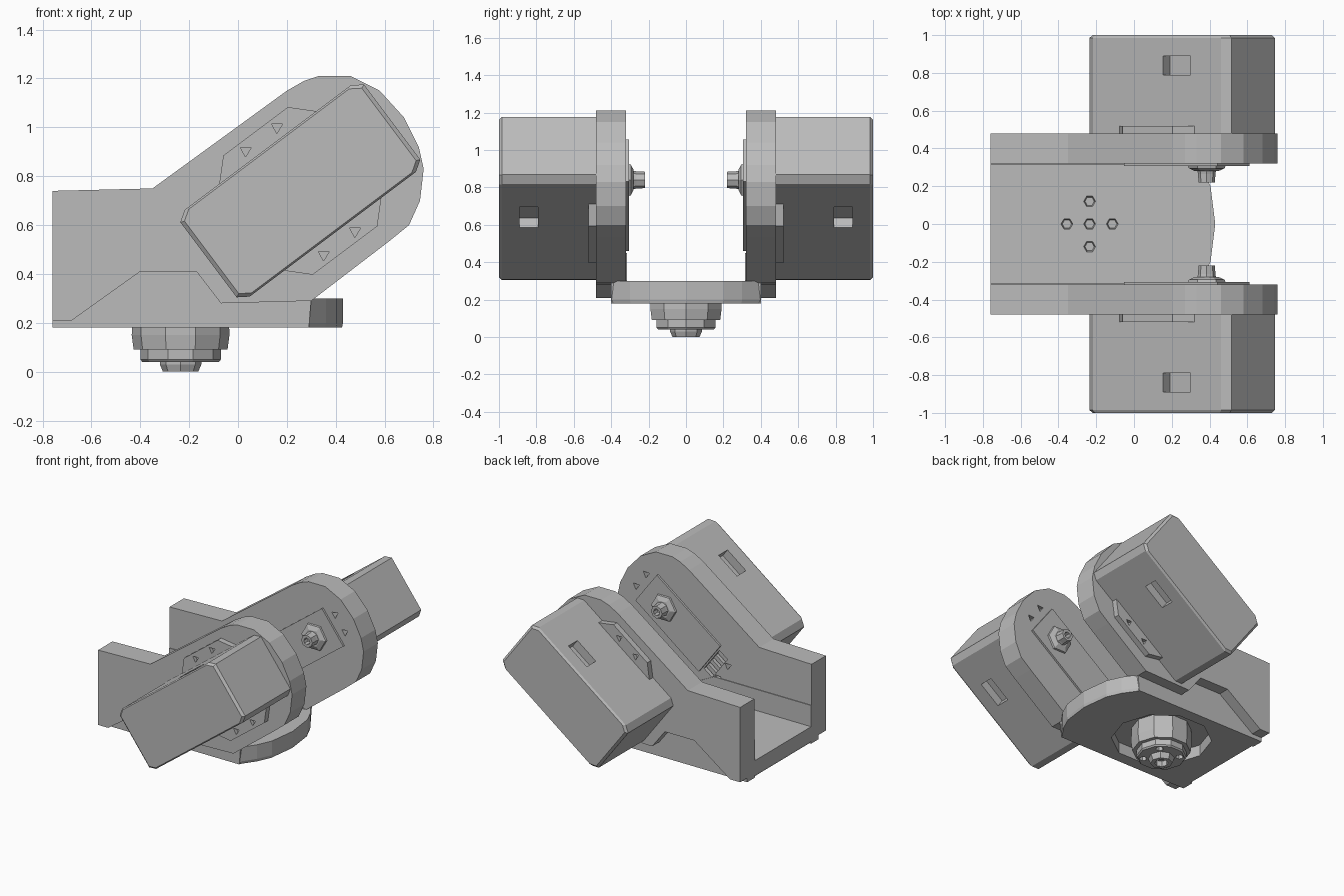
import bpy, bmesh, math
from mathutils import Vector

cube = bpy.data.objects.get("Cube")
if cube:
    bpy.data.objects.remove(cube, do_unlink=True)

grey = bpy.data.materials.new("mid_grey")
grey.use_nodes = True
colour = (0.5, 0.5, 0.5, 1)
grey.diffuse_color = colour
grey.node_tree.nodes["Principled BSDF"].inputs["Base Color"].default_value = colour


def loft(name, pts, rings, axis="Y"):
    """Stack scaled copies of a flat outline along an axis and cap both ends."""
    bm = bmesh.new()
    mid = sum((Vector(p) for p in pts), Vector((0, 0))) / len(pts)
    loops = []
    for t, scale in rings:
        loop = []
        for p in pts:
            a, b = mid + (Vector(p) - mid) * scale
            loop.append(bm.verts.new((a, t, b) if axis == "Y" else (a, b, t)))
        loops.append(loop)
    n = len(pts)
    for lo, hi in zip(loops, loops[1:]):
        for i in range(n):
            j = (i + 1) % n
            bm.faces.new((lo[i], lo[j], hi[j], hi[i]))
    bm.faces.new(loops[0])
    bm.faces.new(loops[-1])
    bmesh.ops.recalc_face_normals(bm, faces=bm.faces)
    mesh = bpy.data.meshes.new(name)
    bm.to_mesh(mesh)
    bm.free()
    mesh.materials.append(grey)
    obj = bpy.data.objects.new(name, mesh)
    bpy.context.collection.objects.link(obj)
    return obj


def ngon(cx, cy, r, n, turn=0.0):
    return [(cx + r * math.cos(turn + math.tau * i / n),
             cy + r * math.sin(turn + math.tau * i / n)) for i in range(n)]


def cut(obj, cutters):
    """Subtract the cutters, bake the result and remove the cutters."""
    for c in cutters:
        c.hide_render = True
        mod = obj.modifiers.new("cut", "BOOLEAN")
        mod.operation, mod.solver, mod.object = "DIFFERENCE", "EXACT", c
    bpy.context.view_layer.update()
    graph = bpy.context.evaluated_depsgraph_get()
    baked = bpy.data.meshes.new_from_object(obj.evaluated_get(graph))
    obj.modifiers.clear()
    obj.data = baked
    for c in cutters:
        bpy.data.objects.remove(c, do_unlink=True)


# Motor frame: u runs along the tilted motor, v across it
def tilt(u, v):
    return (0.255 + 0.8 * u - 0.6 * v, 0.74 + 0.6 * u + 0.8 * v)


def tilted(points):
    return [tilt(u, v) for u, v in points]


def rect(u0, u1, v0, v1):
    return tilted([(u0, v0), (u1, v0), (u1, v1), (u0, v1)])


def chamfered(hu, hv, cu, cv):
    quarter = [(hu, hv - cv), (hu - cu, hv)]
    half = quarter + [(-u, v) for u, v in reversed(quarter)]
    return tilted(half + [(-u, -v) for u, v in half])


arm = [(-.76, .21), (-.76, .74), (-.35, .75), (.2, 1.15), (.27, 1.19), (.33, 1.21),
       (.46, 1.21), (.58, 1.15), (.68, 1.04), (.74, .92), (.76, .83), (.745, .7),
       (.7, .6), (.62, .535), (.3, .29), (-.07, .28), (-.17, .41), (-.4, .41), (-.68, .21)]
skirt = [(-.76, .18), (-.76, .45), (0, .45), (.3, .3), (.29, .18)]

for s, side in ((1, "back"), (-1, "front")):
    def part(name, pts, *rings):
        return loft(side + "_" + name, pts, [(s * t, k) for t, k in rings])

    def slab(name, pts, y0, y1):
        return part(name, pts, (y0, 1), (y1, 1))

    # Side arm with screw holes and a cable trough
    plate = slab("side_arm", arm, .32, .48)
    holes = [slab("cutter", ngon(*tilt(u, v), .028, 3, .6), .3, .37)
             for u in (-.4, .4) for v in (-.065, .065)]
    holes.append(slab("cutter", rect(-.37, -.29, -.1, .1), .3, .38))
    cut(plate, holes)
    slab("arm_skirt", skirt, .315, .4)
    for i in range(4):
        v = -.075 + .05 * i
        slab("cable_%d" % i, rect(-.375, -.285, v - .014, v + .014), .335, .385)

    # Motor housing with a slot in each long face
    motor = part("motor_housing", chamfered(.47, .222, .045, .03),
                 (.47, 1), (.985, 1), (1, .965))
    cut(motor, [slab("cutter", rect(.04, .22, v, v + .1), .79, .89) for v in (.16, -.26)])

    # Mounting flange with four screw holes
    flange = slab("mounting_flange", chamfered(.27, .305, .105, .105), .47, .52)
    cut(flange, [slab("cutter", ngon(*tilt(u, v), .026, 3, .5), .495, .55)
                 for u in (-.08, .08) for v in (-.266, .266)])

    # Inner face panel, collar and hollow output shaft
    slab("inner_panel", rect(-.28, .34, -.14, .14), .306, .34)
    cx, cz = .385, .84
    part("shaft_collar", ngon(cx, cz, .1, 6), (.31, 1), (.295, .95), (.28, .62))
    shaft = part("output_shaft", ngon(cx, cz, .046, 8), (.3, 1.15), (.265, 1), (.22, .95))
    cut(shaft, [slab("cutter", ngon(cx, cz, .024, 8), .2, .26)])

# Floor plate with rounded nose, pivot opening and recess beneath
hx = -.235
edge = [(-.76, .4), (.29, .4), (.36, .3), (.405, .2)]
floor_outline = edge + [(.43, 0)] + [(x, -y) for x, y in reversed(edge)]
floor = loft("floor_plate", floor_outline, [(.18, .985), (.2, 1), (.3, 1)], "Z")
cut(floor, [loft("cutter", ngon(hx, 0, .33, 10), [(.1, 1), (.26, 1)], "Z"),
            loft("cutter", ngon(hx, 0, .175, 10), [(.2, 1), (.4, 1)], "Z")])

# Pivot disc set into the floor
disc = loft("pivot_disc", ngon(hx, 0, .178, 10), [(.17, 1), (.295, 1)], "Z")
spots = [(hx, 0)] + ngon(hx, 0, .12, 4)
cut(disc, [loft("cutter", ngon(x, y, .038, 6), [(.22, .3), (.32, 1)], "Z") for x, y in spots])

# Stepped hub under the floor
loft("hub_drum", ngon(hx, 0, .2, 10), [(.27, .98), (.15, 1), (.09, .96)], "Z")
lower = loft("hub_ring", ngon(hx, 0, .165, 10), [(.1, 1), (.05, 1), (.04, .95)], "Z")
cut(lower, [loft("cutter", ngon(x, y, .026, 6), [(.03, 1), (.07, 1)], "Z")
            for x, y in ngon(hx, 0, .12, 4, .78)])
tip = loft("hub_nut", ngon(hx, 0, .085, 8), [(.06, 1), (.03, 1), (0, .85)], "Z")
cut(tip, [loft("cutter", ngon(hx, 0, .045, 8), [(-.02, 1), (.04, 1)], "Z")])
